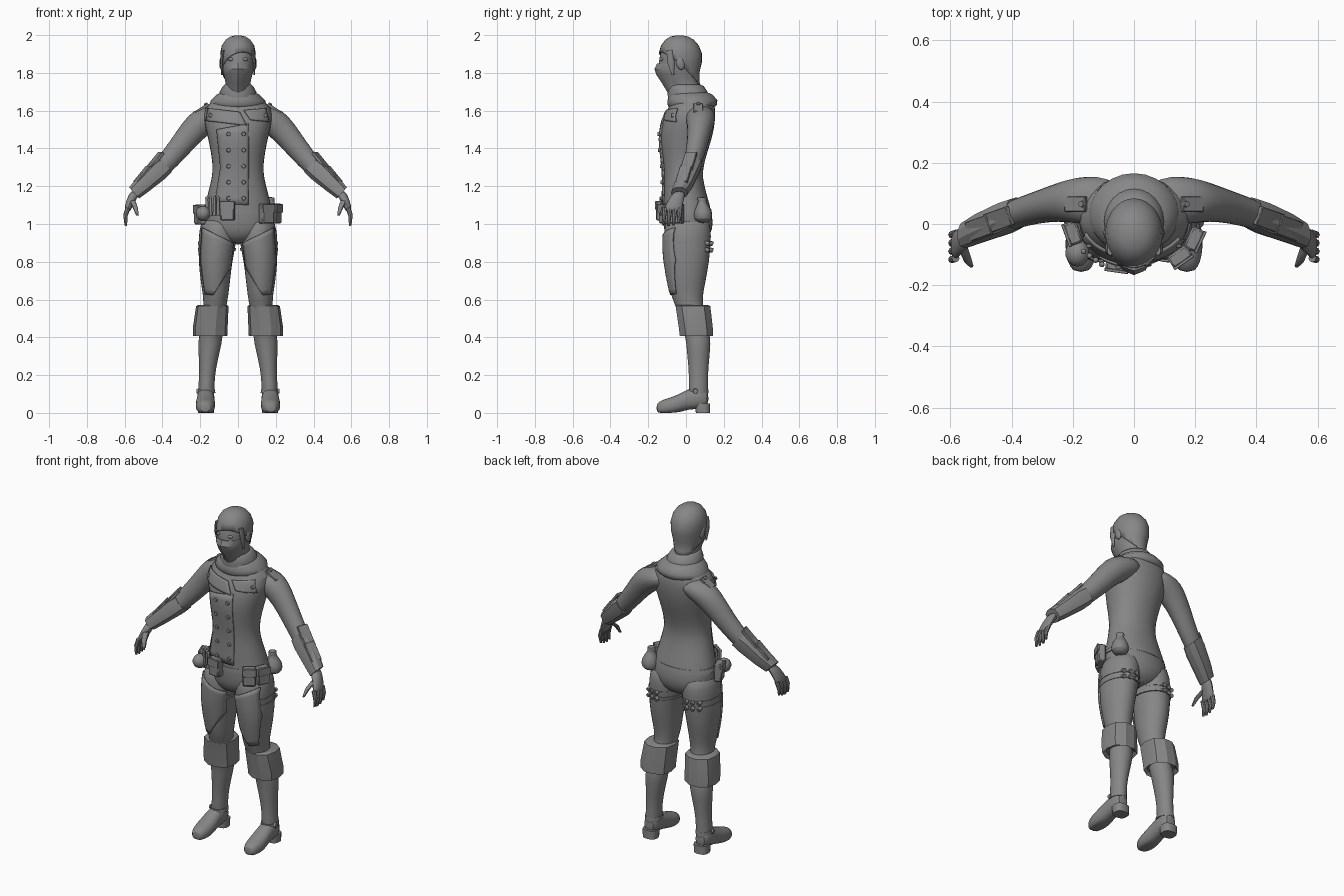
import bpy
import bmesh
from math import cos, sin, pi, radians
from mathutils import Vector, Matrix, Euler
from mathutils.bvhtree import BVHTree

if "Cube" in bpy.data.objects:
    bpy.data.objects.remove(bpy.data.objects["Cube"], do_unlink=True)

grey = bpy.data.materials.new("plain_grey")
grey.use_nodes = True
grey.diffuse_color = (.24, .24, .24, 1)
grey.node_tree.nodes["Principled BSDF"].inputs["Base Color"].default_value = grey.diffuse_color

X, Y, Z = Vector((1, 0, 0)), Vector((0, 1, 0)), Vector((0, 0, 1))


def finish(name, mesh_builder, mirror=False, subdivide=False, angle=40):
    """Turn a bmesh into a named object with shading, colour and modifiers."""
    bmesh.ops.recalc_face_normals(mesh_builder, faces=mesh_builder.faces[:])
    mesh = bpy.data.meshes.new(name)
    mesh_builder.to_mesh(mesh)
    mesh_builder.free()
    mesh.materials.append(grey)
    mesh.polygons.foreach_set("use_smooth", [True] * len(mesh.polygons))
    mesh.set_sharp_from_angle(angle=radians(angle))
    obj = bpy.data.objects.new(name, mesh)
    bpy.context.scene.collection.objects.link(obj)
    if subdivide:
        obj.modifiers.new("rounding", 'SUBSURF').levels = 1
        obj.modifiers["rounding"].render_levels = 1
    if mirror:
        obj.modifiers.new("other_side", 'MIRROR')
    return obj


def loft(stations, u=X, v=Y, sides=16, power=2.0):
    """Skin a stack of superellipses; a station is x, y, z, u radius, v radius."""
    bm = bmesh.new()
    rings = []
    for x, y, z, ru, rv in stations:
        ring = []
        for i in range(sides):
            c, s = cos(2 * pi * i / sides), sin(2 * pi * i / sides)
            size = (abs(c) ** power + abs(s) ** power) ** (-1 / power)
            point = Vector((x, y, z)) + u * (ru * c * size) + v * (rv * s * size)
            point.z = max(point.z, 0)
            ring.append(bm.verts.new(point))
        rings.append(ring)
    for low, high in zip(rings, rings[1:]):
        for i in range(sides):
            j = (i + 1) % sides
            bm.faces.new((low[i], low[j], high[j], high[i]))
    bm.faces.new(rings[0][::-1])
    bm.faces.new(rings[-1])
    return bm


def solid(name, kind, place, size, turn=(0, 0, 0), mirror=False):
    """Place a box, ball or disc of a given full size; turn is in degrees."""
    bm = bmesh.new()
    rotation = Euler([radians(a) for a in turn])
    matrix = Matrix.LocRotScale(Vector(place), rotation, Vector(size))
    if kind == "box":
        bmesh.ops.create_cube(bm, size=1, matrix=matrix)
        bmesh.ops.bevel(bm, geom=bm.edges[:], offset=min(size) * .15, segments=1, affect='EDGES')
    elif kind == "ball":
        bmesh.ops.create_uvsphere(bm, u_segments=14, v_segments=9, radius=.5, matrix=matrix)
    else:
        bmesh.ops.create_cone(bm, cap_ends=True, segments=10, radius1=.5, radius2=.4,
                              depth=1, matrix=matrix)
    return finish(name, bm, mirror)


def panel(name, pairs, target, mirror=False, columns=10, rows=6):
    """Lay a thin cloth panel on the front of a target, given left/right x, z pairs."""
    bm = bmesh.new()
    lines = []
    for (a, b), (c, d) in zip(pairs, pairs[1:]):
        for r in range(rows + 1):
            left = Vector(a).lerp(Vector(c), r / rows)
            right = Vector(b).lerp(Vector(d), r / rows)
            spots = [left.lerp(right, k / columns) for k in range(columns + 1)]
            lines.append([bm.verts.new((p.x, -.4, p.y)) for p in spots])
    for top, low in zip(lines, lines[1:]):
        for k in range(columns):
            bm.faces.new((top[k], top[k + 1], low[k + 1], low[k]))
    bmesh.ops.remove_doubles(bm, verts=bm.verts[:], dist=.0001)
    obj = finish(name, bm)
    wrap = obj.modifiers.new("lay_on", 'SHRINKWRAP')
    wrap.target, wrap.wrap_method, wrap.wrap_mode = target, 'PROJECT', 'ABOVE_SURFACE'
    wrap.use_project_y, wrap.offset = True, .004
    obj.modifiers.new("cloth", 'SOLIDIFY').thickness = .008
    obj.modifiers["cloth"].offset = 0
    if mirror:
        obj.modifiers.new("other_side", 'MIRROR')
    return obj


# Torso with fitted coat
torso = finish("torso", loft([
    (0, .01, .89, .06, .07), (0, .01, .94, .17, .125), (0, .012, 1.01, .2, .137),
    (0, .002, 1.1, .178, .127), (0, -.012, 1.2, .152, .11), (0, -.018, 1.28, .132, .104),
    (0, -.01, 1.38, .145, .125), (0, 0, 1.47, .165, .145), (0, .015, 1.55, .185, .142),
    (0, .03, 1.61, .185, .128), (0, .035, 1.66, .13, .11), (0, .02, 1.7, .07, .08)],
    power=2.2), subdivide=True)
panel("coat_front", [((-.11, 1.5), (.055, 1.53)), ((-.09, 1.3), (.055, 1.3)),
                     ((-.12, 1.11), (.055, 1.1))], torso)
panel("right_lapel", [((-.155, 1.61), (.01, 1.59)), ((-.165, 1.545), (.045, 1.52))], torso)
panel("left_lapel", [((.03, 1.6), (.145, 1.61)), ((.065, 1.55), (.16, 1.54))], torso)

# Two columns of coat buttons, and one on each lapel
bpy.context.view_layer.update()
surface = BVHTree.FromObject(torso, bpy.context.evaluated_depsgraph_get())
spots = [(x, 1.476 - .085 * row) for x in (-.05, .03) for row in range(5)]
for x, z in spots + [(-.145, 1.575), (.145, 1.575)]:
    hit = surface.ray_cast(Vector((x, -1, z)), Y)[0]
    solid("coat_button", "disc", hit - Y * .011, (.024, .024, .012), (90, 0, 0))

# Head, mask and hair
skull = [(0, .01, 1.66, .07, .075), (0, 0, 1.72, .066, .075), (0, -.025, 1.75, .066, .09),
         (0, -.04, 1.8, .08, .106), (0, -.035, 1.85, .087, .113), (0, -.03, 1.9, .088, .108),
         (0, -.032, 1.94, .08, .094), (0, -.034, 1.97, .06, .07), (0, -.035, 1.987, .035, .042),
         (0, -.035, 1.994, .006, .008)]
finish("head", loft(skull, sides=20), subdivide=True)
finish("face_mask", loft([
    (0, -.03, 1.7, .06, .07), (0, -.037, 1.745, .06, .09), (0, -.045, 1.79, .076, .112),
    (0, -.05, 1.82, .084, .117), (0, -.045, 1.85, .086, .108)], power=1.75), angle=30)
hair = loft([(x, y, z + .005, a + .006, b + .006) for x, y, z, a, b in skull[1:]], sides=28)
bmesh.ops.bisect_plane(hair, geom=hair.verts[:] + hair.edges[:] + hair.faces[:],
                       plane_co=(0, -.14, 1.905), plane_no=(-.3, .8, 1), clear_inner=True)
finish("hair", hair).modifiers.new("depth", 'SOLIDIFY').thickness = .008
finish("side_lock", loft([(.078, -.085, 1.92, .01, .018), (.086, -.08, 1.86, .009, .02),
                          (.086, -.07, 1.79, .003, .006)], sides=8), mirror=True)
solid("ear", "ball", (.087, -.03, 1.85), (.025, .045, .07), (15, 0, 0), mirror=True)
solid("eye", "ball", (.036, -.128, 1.872), (.034, .018, .018), mirror=True)

# Draped cowl: a wide lower fold and a tight upper fold
finish("cowl_fold", loft([
    (0, .03, 1.615, .125, .118), (0, .033, 1.63, .15, .13), (0, .034, 1.655, .144, .132),
    (0, .025, 1.685, .112, .115), (0, .015, 1.7, .085, .09)], sides=24), angle=60)
finish("cowl_neck", loft([
    (0, .012, 1.67, .1, .108), (0, .008, 1.7, .097, .106), (0, 0, 1.73, .08, .094),
    (0, -.005, 1.738, .07, .08)], sides=24), angle=60)

# Arms and sleeves, with the ring plane square to the arm
across = Vector((.68, 0, .73))
finish("arm", loft([
    (.06, .065, 1.6, .08, .05), (.12, .075, 1.575, .085, .07), (.185, .078, 1.547, .079, .079),
    (.245, .072, 1.49, .065, .072), (.315, .055, 1.4, .055, .063), (.4, .03, 1.3, .049, .053),
    (.47, 0, 1.235, .044, .046), (.545, -.035, 1.165, .034, .034)],
    u=Y, v=across, sides=12), mirror=True, subdivide=True)
finish("bracer", loft([
    (.385, .035, 1.315, .052, .054), (.42, .02, 1.285, .055, .058), (.5, -.012, 1.21, .05, .048),
    (.55, -.036, 1.165, .043, .041)], u=Y, v=across, sides=10, power=2.6), mirror=True, angle=25)
for x, y, z, length in ((.442, .015, 1.333, .12), (.505, -.012, 1.262, .11)):
    solid("bracer_plate", "box", (x, y, z), (length, .065, .016), (0, 49, -20), mirror=True)
solid("shoulder_tab", "box", (.19, .065, 1.612), (.08, .05, .016), (0, 33, 0), mirror=True)
solid("tab_button", "disc", (.17, .065, 1.634), (.024, .024, .014), (0, 33, 0), mirror=True)

# Hands: palm, four curled fingers and a thumb
out = Vector((.95, 0, .3))
finish("palm", loft([
    (.54, -.033, 1.175, .034, .03), (.565, -.052, 1.13, .043, .024),
    (.583, -.068, 1.085, .05, .02), (.587, -.072, 1.065, .046, .014)],
    u=Y, v=out, sides=10), mirror=True, subdivide=True)
for i in range(4):
    y, drop = -.112 + .027 * i, (.005, 0, .004, .015)[i]
    finish("finger", loft([
        (.583, y, 1.085, .013, .013), (.596, y - .004, 1.045, .012, .012),
        (.594, y - .008, .99 + drop, .007, .007)], u=Y, v=out, sides=8), mirror=True)
finish("thumb", loft([
    (.56, -.075, 1.125, .018, .016), (.545, -.115, 1.09, .014, .014),
    (.532, -.136, 1.045, .007, .007)], u=Y, v=X, sides=8), mirror=True)

# Legs, thigh guards and wide boot cuffs
leg = finish("leg", loft([
    (.1, .01, 1.05, .085, .11), (.106, .008, .97, .102, .128), (.109, .006, .9, .102, .128),
    (.12, .004, .8, .091, .121), (.12, .005, .7, .08, .102), (.118, .004, .62, .068, .085),
    (.122, .02, .55, .06, .07), (.142, .06, .42, .062, .068), (.149, .066, .37, .065, .066),
    (.156, .066, .29, .052, .059), (.164, .066, .2, .042, .05), (.168, .065, .12, .044, .054),
    (.17, .07, .05, .044, .05)]), mirror=True, subdivide=True)
panel("thigh_guard", [((.03, .9), (.185, .98)), ((.045, .77), (.195, .81)),
                      ((.13, .625), (.17, .63))], leg, mirror=True)
finish("boot_cuff", loft([
    (.145, .055, .425, .07, .075), (.147, .055, .408, .09, .09), (.147, .052, .45, .092, .092),
    (.136, .037, .565, .086, .094), (.135, .035, .572, .075, .08)], sides=10, power=2.5),
    mirror=True, angle=25)

# Boots: foot lofted from heel to toe, heel block and ankle strap
finish("boot_foot", loft([
    (.17, .122, .075, .034, .045), (.17, .07, .08, .047, .06), (.171, .01, .072, .046, .054),
    (.172, -.03, .053, .051, .05), (.173, -.08, .036, .053, .046), (.173, -.125, .03, .045, .04),
    (.173, -.158, .024, .026, .026)], u=X, v=Z, sides=14, power=2.6), mirror=True, subdivide=True)
finish("boot_heel", loft([(.17, .09, 0, .042, .038), (.17, .088, .05, .044, .04)], power=3),
       mirror=True)
finish("ankle_strap", loft([(.168, .062, .105, .048, .057), (.168, .063, .125, .046, .055)]),
       mirror=True)
solid("ankle_buckle", "disc", (.214, .05, .115), (.03, .03, .013), (0, 90, 0), mirror=True)

# Thigh straps with small vials at the back
for z in (.865, .9):
    finish("thigh_strap", loft([(.112, .006, z - .008, .099, .128),
                                (.111, .006, z + .008, .1, .129)], sides=24), mirror=True)
    for x, y in ((.1, .128), (.135, .122), (.168, .105)):
        solid("thigh_vial", "disc", (x, y, z), (.024, .024, .034), (70, 0, 0), mirror=True)

# Belt, hip pouches and tools
finish("belt", loft([(0, .006, 1.055, .19, .132), (0, .004, 1.08, .184, .129)], sides=32))
pouches = {"front_right_pouch": ((-.055, -.132, 1.07), -8), "outer_right_pouch": ((-.2, -.03, 1.05), -70),
           "front_left_pouch": ((.15, -.107, 1.055), 35), "outer_left_pouch": ((.197, -.05, 1.055), 65)}
for name, (place, turn) in pouches.items():
    solid(name, "box", place, (.075, .045, .105), (0, 0, turn))
    outward = Matrix.Rotation(radians(turn), 3, 'Z') @ Vector((0, -.022, .028))
    solid(name + "_flap", "box", Vector(place) + outward, (.078, .01, .045), (0, 0, turn))
for i in range(4):
    place = Vector((-.105 - .02 * i, -.132 + .014 * i, 1.09))
    solid("belt_vial", "disc", place, (.019, .019, .09))
    solid("vial_stopper", "ball", place + Z * .047, (.018, .018, .018))
solid("right_hip_roll", "ball", (-.185, -.095, 1.055), (.08, .09, .08))
finish("round_pouch", loft([
    (.17, .09, 1.005, .025, .025), (.175, .09, 1.025, .05, .05), (.175, .09, 1.065, .052, .052),
    (.172, .087, 1.105, .026, .027), (.17, .085, 1.12, .02, .02), (.17, .085, 1.145, .03, .032)],
    sides=12), subdivide=True)
